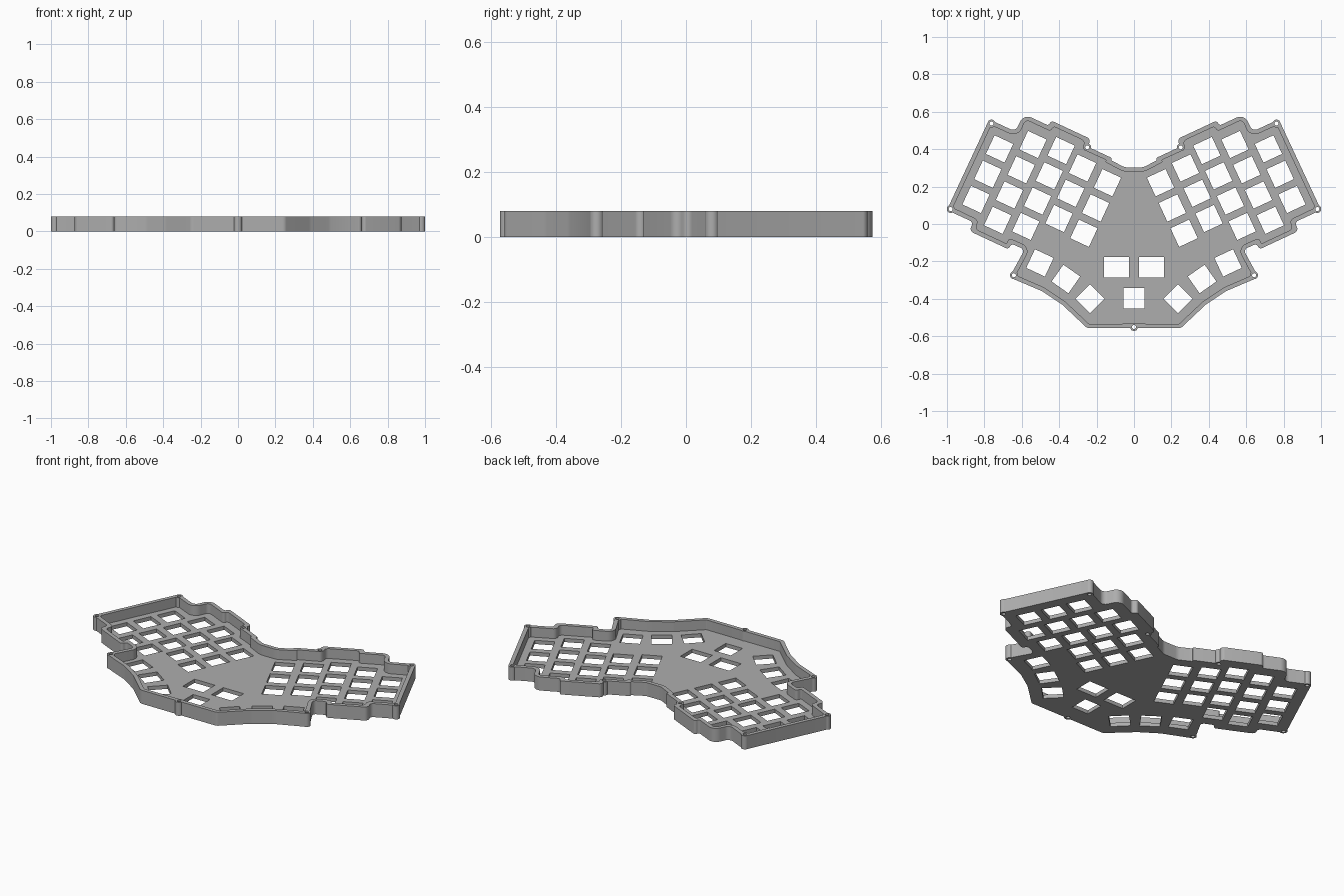
import bpy
import bmesh
from math import sin, cos, tan, pi, radians
from mathutils import Vector

if "Cube" in bpy.data.objects:
    bpy.data.objects.remove(bpy.data.objects["Cube"])

HEIGHT, FLOOR, WALL = 0.08, 0.022, 0.023
PITCH, HOLE, BOSS = 0.149, 0.11, 0.021
TILT = radians(25)

grey = bpy.data.materials.new("plain grey")
grey.use_nodes = True
grey.diffuse_color = (0.42, 0.42, 0.42, 1)
grey.node_tree.nodes["Principled BSDF"].inputs["Base Color"].default_value = (0.42, 0.42, 0.42, 1)


def tilted(u, v):
    """Point in the tilted frame of the key columns."""
    return Vector((u * cos(TILT) - v * sin(TILT), u * sin(TILT) + v * cos(TILT)))


def mirrored(half):
    return half + [(Vector((-p.x, p.y)), r) for p, r in reversed(half)]


def inset(corners, t):
    """Move every edge of a counter-clockwise outline inward by t."""
    result = []
    for i, (p, r) in enumerate(corners):
        a = (p - corners[i - 1][0]).normalized()
        b = (corners[(i + 1) % len(corners)][0] - p).normalized()
        na, nb = Vector((-a.y, a.x)), Vector((-b.y, b.x))
        turn = a.x * b.y - a.y * b.x
        radius = max(r - t, 0.006) if turn > 0 else r + t
        result.append((p + (na + nb) * t / (1 + na.dot(nb)), radius))
    return result


def rounded(corners, steps=8):
    """Replace every corner by a circular arc."""
    points = []
    for i, (p, r) in enumerate(corners):
        a = corners[i - 1][0] - p
        b = corners[(i + 1) % len(corners)][0] - p
        limit = 0.48 * min(a.length, b.length)
        a.normalize()
        b.normalize()
        half = a.angle(b) / 2
        d = min(r / tan(half), limit)
        centre = p + (a + b).normalized() * d / cos(half)
        start, end = p + a * d - centre, p + b * d - centre
        for k in range(steps + 1):
            points.append(centre + start.lerp(end, k / steps).normalized() * d * tan(half))
    return points


def with_bosses(points, centres):
    """Bulge an outline around each screw centre it passes."""
    result = []
    for i, p in enumerate(points):
        q = points[(i + 1) % len(points)]
        count = int((q - p).length / 0.003) + 1
        for k in range(count):
            s = p.lerp(q, k / count)
            near = [c for c in centres if (s - c).length < BOSS]
            if near:
                s = near[0] + (s - near[0]).normalized() * BOSS
            if near or k == 0:
                result.append(s)
    return result


def circle(c, r, n=16):
    return [c + Vector((cos(2 * pi * k / n), sin(2 * pi * k / n))) * r for k in range(n)]


def rectangle(c, w, h, angle):
    ca, sa = cos(angle), sin(angle)
    signs = ((-1, -1), (1, -1), (1, 1), (-1, 1))
    return [Vector((c[0] + (x * w * ca - y * h * sa) / 2, c[1] + (x * w * sa + y * h * ca) / 2))
            for x, y in signs]


def plate(name, loops, z0, z1):
    """Upright solid from an outer loop and the holes within it."""
    curve = bpy.data.curves.new(name, "CURVE")
    curve.dimensions = "2D"
    curve.fill_mode = "BOTH"
    curve.extrude = (z1 - z0) / 2
    curve.materials.append(grey)
    for loop in loops:
        spline = curve.splines.new("POLY")
        spline.points.add(len(loop) - 1)
        for point, p in zip(spline.points, loop):
            point.co = (p.x, p.y, 0, 1)
        spline.use_cyclic_u = True
    obj = bpy.data.objects.new(name, curve)
    bpy.context.collection.objects.link(obj)
    obj.location.z = (z0 + z1) / 2
    bpy.ops.object.select_all(action="DESELECT")
    obj.select_set(True)
    bpy.context.view_layer.objects.active = obj
    bpy.ops.object.convert(target="MESH")
    obj = bpy.context.view_layer.objects.active
    bm = bmesh.new()
    bm.from_mesh(obj.data)
    bmesh.ops.remove_doubles(bm, verts=bm.verts[:], dist=0.00002)
    bmesh.ops.recalc_face_normals(bm, faces=bm.faces[:])
    bm.to_mesh(obj.data)
    bm.free()
    bpy.ops.object.shade_smooth_by_angle(angle=radians(30))


# Case outline: front edge, thumb corner, then around the key columns
front = [(Vector(p), r) for p, r in (
    ((0.25, -0.557), 0.03), ((0.385, -0.43), 0.1), ((0.49, -0.36), 0.1),
    ((0.665, -0.285), 0.02), ((0.585, -0.137), 0.02))]
columns = [(tilted(u, v), r) for u, v, r in (
    (0.55, -0.3725, 0.02), (0.55, -0.406, 0.03), (0.783, -0.406, 0.045), (0.783, -0.3545, 0.02),
    (0.938, -0.3545, 0.02), (0.938, 0.18, 0.02), (0.783, 0.18, 0.03), (0.783, 0.284, 0.045),
    (0.635, 0.284, 0.03), (0.635, 0.314, 0.04), (0.40, 0.314, 0.045), (0.40, 0.27, 0.02),
    (0.256, 0.27, 0.03), (0.256, 0.257, 0.03))]
outline = mirrored(front + columns + [(Vector((0.05, 0.303)), 0.06)])

# Screws in the wall
screws = [Vector((0, -0.551))]
for x, y in ((0.98, 0.08), (0.762, 0.537), (0.25, 0.41), (0.642, -0.274)):
    screws += [Vector((x, y)), Vector((-x, y))]
screw_holes = [circle(c, 0.011) for c in screws]

# Key openings: column position, top key, number of keys
keys = [rectangle((0, -0.396), HOLE, HOLE, 0)]
for side in (1, -1):
    for u, top, count in ((0.821, 0.06, 3), (0.669, 0.157, 4), (0.519, 0.191, 4),
                          (0.376, 0.155, 3), (0.222, 0.14, 3)):
        for k in range(count):
            c = tilted(u, top - k * PITCH)
            keys.append(rectangle((side * c.x, c.y), HOLE, HOLE, side * TILT))
    # Thumb keys and the wide middle keys
    for x, y, deg in ((0.235, -0.40, 45), (0.364, -0.294, 35), (0.503, -0.208, 25)):
        keys.append(rectangle((side * x, y), HOLE, HOLE, side * radians(deg)))
    keys.append(rectangle((side * 0.094, -0.232), 0.134, HOLE, 0))

# Key plate below, rim wall standing on its edge
outer = with_bosses(rounded(outline), screws)
inner = with_bosses(rounded(inset(outline, WALL)), screws)
plate("key_plate", [outer] + keys + screw_holes, 0, FLOOR)
plate("rim_wall", [outer, inner] + screw_holes, FLOOR, HEIGHT)
